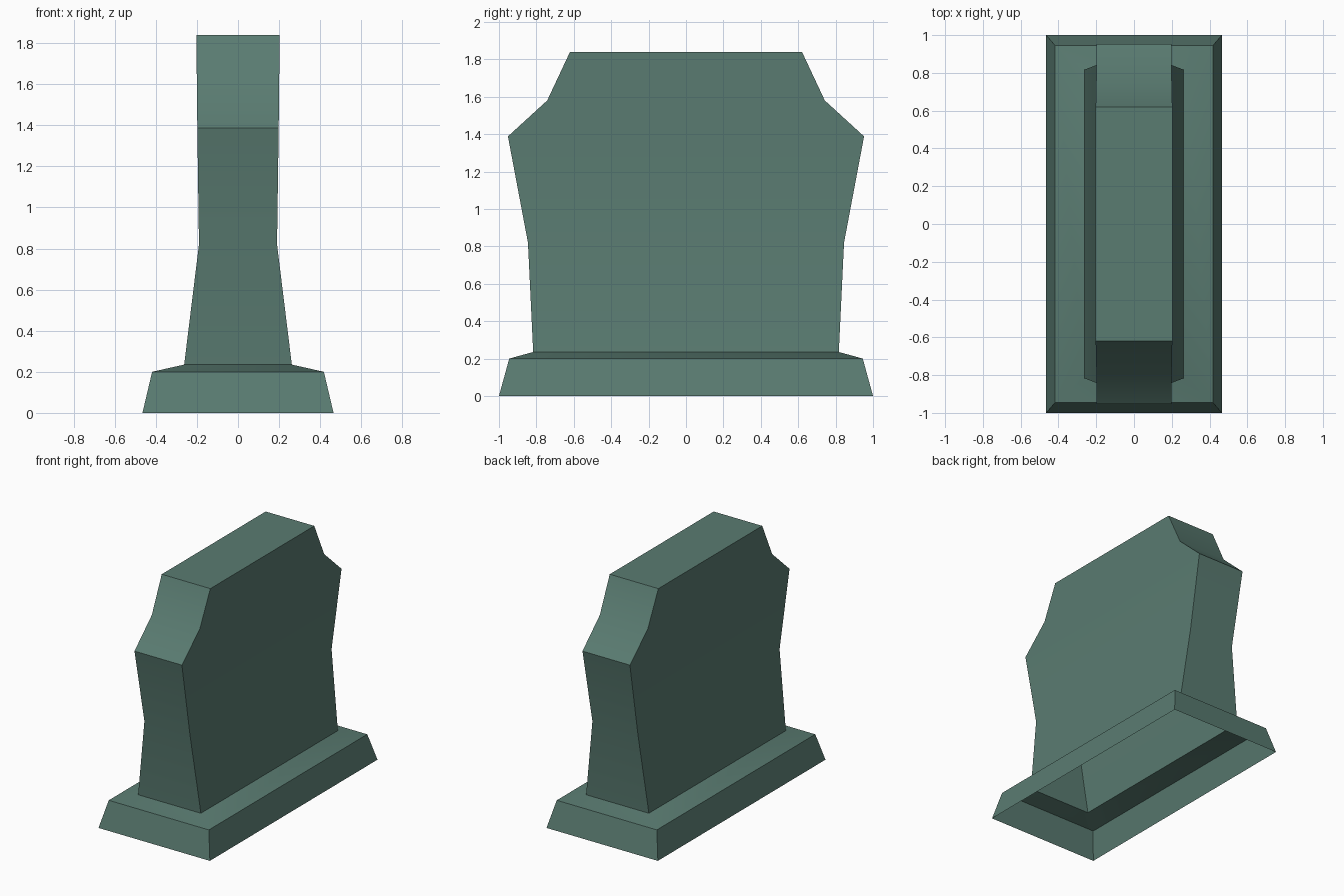
import bpy, bmesh, math

if "Cube" in bpy.data.objects:
    bpy.data.objects.remove(bpy.data.objects["Cube"])

# One weathered green stone colour
stone = bpy.data.materials.new("weathered green stone")
stone.diffuse_color = (0.102, 0.200, 0.166, 1)
stone.use_nodes = True
stone.node_tree.nodes["Principled BSDF"].inputs["Base Color"].default_value = stone.diffuse_color

# Rectangular cross-sections from bottom to top: (z, half width x, half length y)
SECTIONS = [
    (0.00, 0.465, 1.000),   # plinth foot
    (0.20, 0.418, 0.945),   # plinth shoulder
    (0.235, 0.262, 0.817),  # ledge meets the slab
    (0.82, 0.190, 0.845),   # waist
    (1.388, 0.198, 0.952),  # widest point
    (1.58, 0.200, 0.742),   # notch
    (1.84, 0.203, 0.620),   # flat crown
]

bm = bmesh.new()
rings = [[bm.verts.new((sx * x, sy * y, z))
          for sx, sy in ((-1, -1), (1, -1), (1, 1), (-1, 1))]
         for z, x, y in SECTIONS]

# Side walls between neighbouring sections; the underside stays open
for low, high in zip(rings, rings[1:]):
    for i in range(4):
        j = (i + 1) % 4
        bm.faces.new((low[i], low[j], high[j], high[i]))
bm.faces.new(rings[-1])

mesh = bpy.data.meshes.new("gravestone")
bm.to_mesh(mesh)
bm.free()
mesh.materials.append(stone)

gravestone = bpy.data.objects.new("gravestone", mesh)
bpy.context.collection.objects.link(gravestone)

# Soft shading over the gentle bends, sharp corners elsewhere
bpy.context.view_layer.objects.active = gravestone
gravestone.select_set(True)
bpy.ops.object.shade_smooth_by_angle(angle=math.radians(30))
